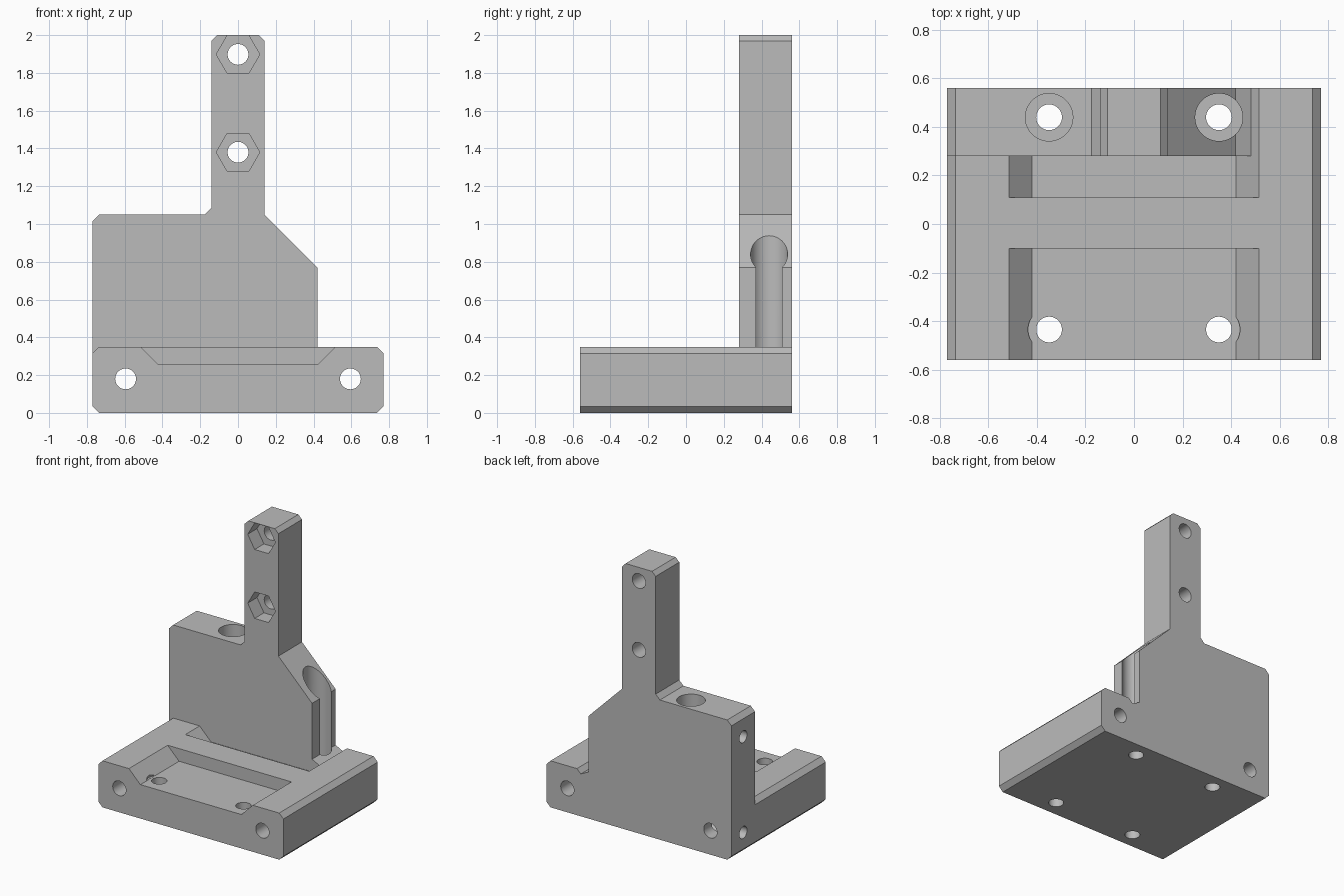
import bpy
import bmesh
from math import pi, cos, sin
from mathutils import Vector

cube = bpy.data.objects.get("Cube")
if cube:
    bpy.data.objects.remove(cube, do_unlink=True)

grey = bpy.data.materials.new("plain_grey")
grey.use_nodes = True
colour = (0.5, 0.5, 0.5, 1)
grey.diffuse_color = colour
grey.node_tree.nodes["Principled BSDF"].inputs["Base Color"].default_value = colour


def prism(name, points, direction):
    """Extrude a closed planar outline along a vector."""
    bm = bmesh.new()
    face = bm.faces.new([bm.verts.new(p) for p in points])
    ext = bmesh.ops.extrude_face_region(bm, geom=[face])
    moved = [g for g in ext["geom"] if isinstance(g, bmesh.types.BMVert)]
    bmesh.ops.translate(bm, verts=moved, vec=direction)
    bmesh.ops.recalc_face_normals(bm, faces=bm.faces)
    mesh = bpy.data.meshes.new(name)
    bm.to_mesh(mesh)
    bm.free()
    mesh.materials.append(grey)
    obj = bpy.data.objects.new(name, mesh)
    bpy.context.collection.objects.link(obj)
    return obj


def profile(name, xz, y0, y1):
    return prism(name, [(x, y0, z) for x, z in xz], (0, y1 - y0, 0))


def rod(name, start, direction, radius, sides=48):
    """Round or hexagonal bar from a start point along a main axis."""
    d = Vector(direction)
    u = Vector((0, 1, 0)) if abs(d.x) > 0 else Vector((1, 0, 0))
    v = d.normalized().cross(u)
    ring = [Vector(start) + radius * (cos(a) * u + sin(a) * v)
            for a in (2 * pi * i / sides for i in range(sides))]
    return prism(name, ring, d)


def cut(cutter):
    cutter.hide_render = True
    mod = body.modifiers.new(cutter.name, "BOOLEAN")
    mod.operation, mod.solver, mod.object = "DIFFERENCE", "EXACT", cutter
    bpy.ops.object.modifier_apply(modifier=mod.name)
    bpy.data.objects.remove(cutter, do_unlink=True)


# Whole silhouette: base block, upright plate and narrow post
body = profile("mounting_bracket", [
    (-0.735, 0), (0.735, 0), (0.77, 0.035), (0.77, 0.315), (0.735, 0.35),
    (0.42, 0.35), (0.42, 0.77), (0.14, 1.05), (0.14, 1.97), (0.11, 2),
    (-0.11, 2), (-0.14, 1.97), (-0.14, 1.085), (-0.175, 1.05),
    (-0.735, 1.05), (-0.77, 1.015), (-0.77, 0.035)], -0.56, 0.56)
bpy.ops.object.select_all(action="DESELECT")
body.select_set(True)
bpy.context.view_layer.objects.active = body

# Clear the space in front of the plate, chamfering the base edge
cut(profile("front_space", [
    (-0.835, 0.25), (-0.735, 0.35), (1, 0.35), (1, 3), (-0.835, 3)], -1, 0.28))

# Small notch where the plate meets the base
cut(profile("foot_notch", [
    (0.42, 0.35), (0.483, 0.318), (0.515, 0.35), (0.515, 0.4), (0.42, 0.4)], 0.2, 1))

# Sloped recesses on both sides of the cross rib
recess = [(-0.42, 0.255), (0.42, 0.255), (0.565, 0.4), (-0.565, 0.4)]
cut(profile("front_recess", recess, -1, -0.10))
cut(profile("rear_recess", recess, 0.11, 0.28))

for x in (-0.35, 0.35):
    # Vertical bolt holes with counterbores
    for y, bore in ((-0.435, 0.087), (0.44, 0.098)):
        cut(rod("bolt_hole", (x, y, -0.1), (0, 0, 0.6), 0.053))
        cut(rod("counterbore", (x, y, 0.256), (0, 0, 1.2), bore))

# Rod holes running front to back through the base
for x in (-0.595, 0.595):
    cut(rod("rod_hole", (x, -1, 0.18), (0, 2, 0), 0.055))

# Post holes with hexagonal nut pockets in front
for z in (1.38, 1.898):
    cut(rod("post_hole", (0, 0, z), (0, 1, 0), 0.055))
    cut(rod("nut_pocket", (0, 0, z), (0, 0.39, 0), 0.115, 6))

# Side screw holes in the plate edge
for z in (0.16, 0.88):
    cut(rod("side_hole", (-1, 0.42, z), (0.6, 0, 0), 0.045))

bpy.ops.object.shade_smooth_by_angle(angle=pi / 6)
